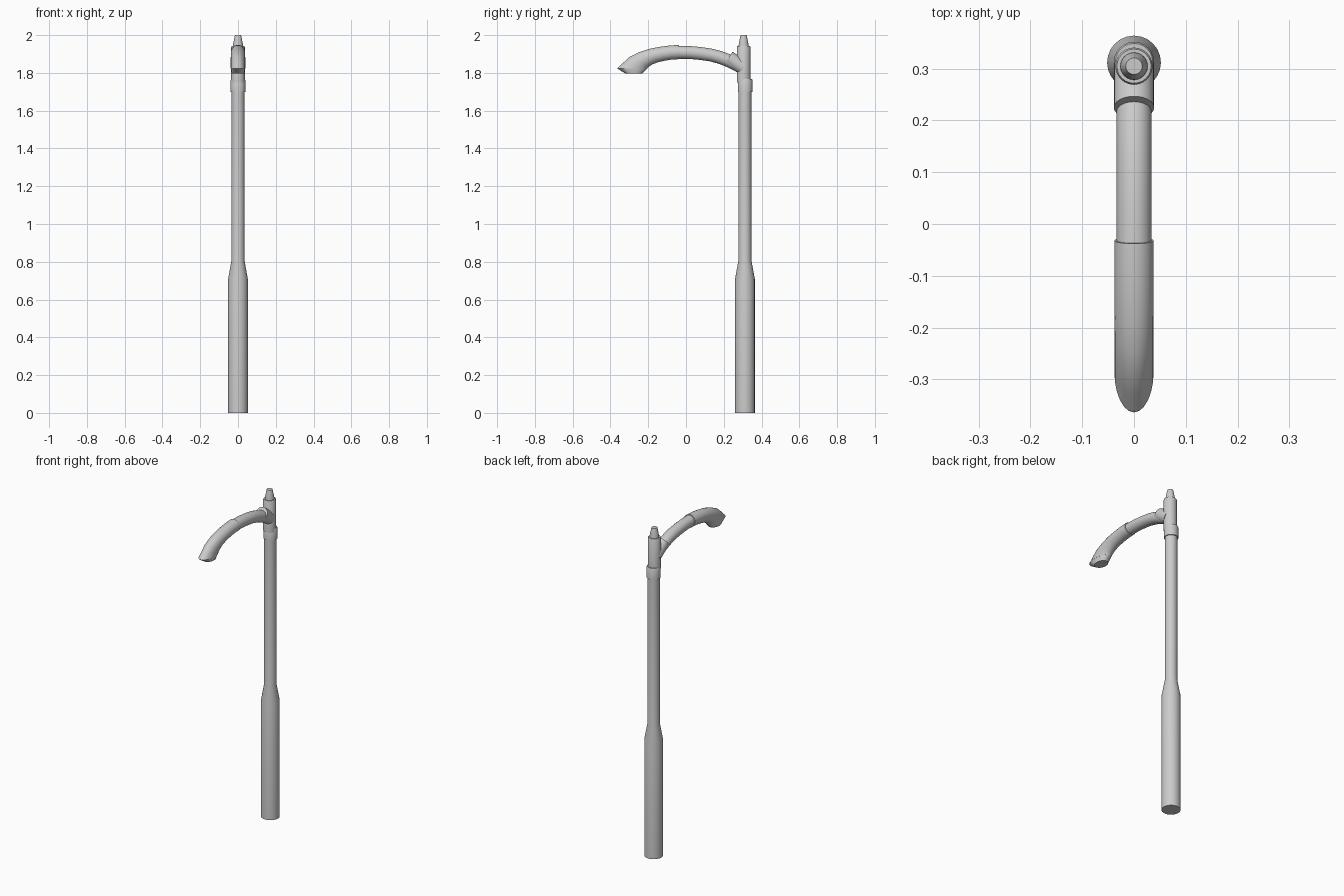
import bpy, math
from mathutils import Vector

if "Cube" in bpy.data.objects:
    bpy.data.objects.remove(bpy.data.objects["Cube"])

SEG = 24


def make(name, rings):
    """Skin equal-sized rings of points and cap both ends."""
    n = len(rings[0])
    verts = [p for r in rings for p in r]
    faces = [[i * n + j, i * n + (j + 1) % n, (i + 1) * n + (j + 1) % n, (i + 1) * n + j]
             for i in range(len(rings) - 1) for j in range(n)]
    faces.append(list(range(n))[::-1])
    faces.append(list(range(len(verts) - n, len(verts))))
    me = bpy.data.meshes.new(name)
    me.from_pydata(verts, [], faces)
    ob = bpy.data.objects.new(name, me)
    bpy.context.collection.objects.link(ob)
    bpy.ops.object.select_all(action='DESELECT')
    ob.select_set(True)
    bpy.context.view_layer.objects.active = ob
    # consistent outward normals
    bpy.ops.object.mode_set(mode='EDIT')
    bpy.ops.mesh.select_all(action='SELECT')
    bpy.ops.mesh.normals_make_consistent(inside=False)
    bpy.ops.object.mode_set(mode='OBJECT')
    bpy.ops.object.shade_smooth_by_angle(angle=math.radians(30))
    return ob


def ring(upper, lower, width):
    """Ellipse spanning two (y, z) points, with half width along x."""
    a, b = Vector((0, *upper)), Vector((0, *lower))
    c, h = (a + b) / 2, (a - b) / 2
    return [c + h * math.cos(t) + Vector((width * math.sin(t), 0, 0))
            for t in (2 * math.pi * k / SEG for k in range(SEG))]


def turned(name, y, profile):
    """Vertical turned part from (radius, z) pairs."""
    return make(name, [ring((y + r, z), (y - r, z), r) for r, z in profile])


def tube(name, path, r):
    """Round tube along a (y, z) path."""
    pts = [Vector(p) for p in path]
    rings = []
    for i, p in enumerate(pts):
        d = (pts[min(i + 1, len(pts) - 1)] - pts[max(i - 1, 0)]).normalized()
        n = Vector((d.y, -d.x)) * r
        rings.append(ring(p + n, p - n, r))
    return make(name, rings)


# Pole, with thick base and tapered shoulder
turned("pole", 0.312, [(0.052, 0), (0.052, 0.71), (0.034, 0.81), (0.034, 1.72)])
turned("collar", 0.313, [(0.039, 1.70), (0.039, 1.762), (0.036, 1.768)])
turned("top_sleeve", 0.305, [(0.036, 1.75), (0.036, 1.937), (0.033, 1.943)])
turned("finial", 0.305, [(0.027, 1.935), (0.026, 1.95), (0.018, 1.992), (0.016, 2.0)])

# Angled socket and curved arm
tube("arm_socket", [(0.305, 1.826), (0.225, 1.88)], 0.039)
tube("arm", [(0.28, 1.838), (0.23, 1.863), (0.18, 1.882), (0.13, 1.895), (0.074, 1.903),
             (0.02, 1.908), (-0.05, 1.909)], 0.034)

# Lamp head, curving down to a horizontal rim
make("lamp_head", [
    ring((-0.038, 1.948), (-0.026, 1.873), 0.038),
    ring((-0.085, 1.945), (-0.072, 1.871), 0.038),
    ring((-0.138, 1.938), (-0.115, 1.864), 0.038),
    ring((-0.195, 1.927), (-0.15, 1.856), 0.038),
    ring((-0.245, 1.911), (-0.178, 1.845), 0.038),
    ring((-0.297, 1.886), (-0.195, 1.833), 0.038),
    ring((-0.33, 1.856), (-0.203, 1.827), 0.038),
    ring((-0.364, 1.824), (-0.206, 1.822), 0.038)])

# Lens below the rim
make("lens", [ring((-0.362, 1.826), (-0.206, 1.826), 0.037),
              ring((-0.362, 1.822), (-0.206, 1.822), 0.037),
              ring((-0.32, 1.796), (-0.232, 1.796), 0.032)])
